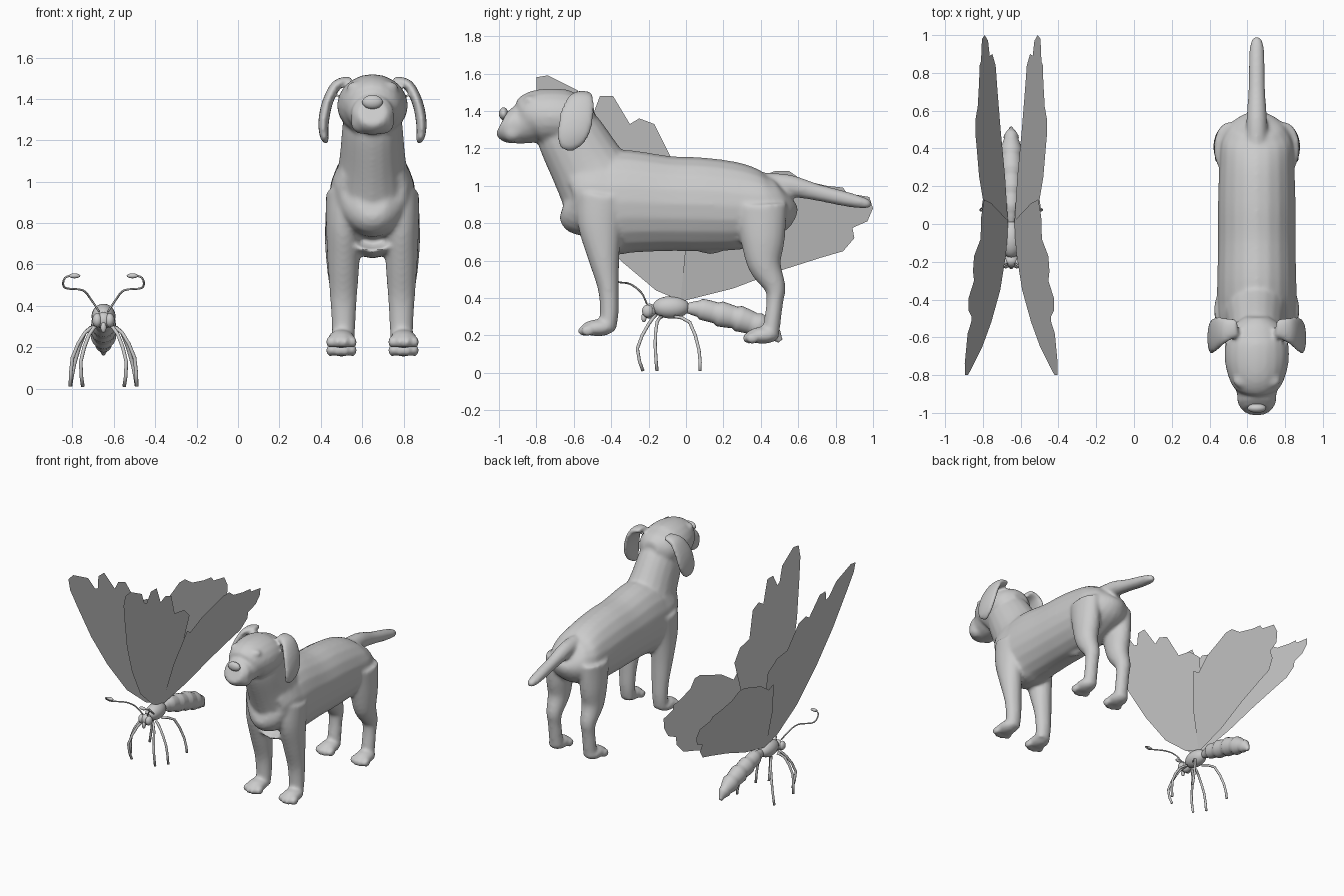
import bpy, bmesh, math
from mathutils import Vector, Matrix

if "Cube" in bpy.data.objects:
    bpy.data.objects.remove(bpy.data.objects["Cube"], do_unlink=True)

# One plain colour for everything
grey = bpy.data.materials.new("plain_grey")
grey.use_nodes = True
colour = (.6, .6, .6, 1)
grey.diffuse_color = colour
grey.node_tree.nodes["Principled BSDF"].inputs["Base Color"].default_value = colour

DOG_X = .65
INSECT_X = -.65
X_AXIS = Vector((1, 0, 0))
Y_AXIS = Vector((0, 1, 0))


def spline(points, steps):
    """Sample a smooth curve through points of any dimension."""
    pts = [Vector(p) for p in points]
    padded = [pts[0]] + pts + [pts[-1]]
    result = []
    for a, b, c, d in zip(padded, padded[1:], padded[2:], padded[3:]):
        for i in range(steps):
            t = i / steps
            result.append(b + (c - a) * t / 2
                          + (a - b * 2.5 + c * 2 - d / 2) * t ** 2
                          + (b * 1.5 - a / 2 - c * 1.5 + d / 2) * t ** 3)
    return result + [pts[-1]]


def loft(bm, sections, side=X_AXIS, steps=4, sides=20):
    """Skin oval rings; each section is x, y, z, radius along side, other radius."""
    samples = spline(sections, steps) if steps > 1 else sections
    centres = [Vector(s[:3]) for s in samples]
    rings = []
    for i, sample in enumerate(samples):
        tangent = centres[min(i + 1, len(centres) - 1)] - centres[max(i - 1, 0)]
        tangent.normalize()
        u = (side - tangent * side.dot(tangent)).normalized()
        v = tangent.cross(u)
        ring = []
        for k in range(sides):
            angle = math.tau * k / sides
            offset = u * math.cos(angle) * sample[3] + v * math.sin(angle) * sample[4]
            ring.append(bm.verts.new(centres[i] + offset))
        rings.append(ring)
    for low, high in zip(rings, rings[1:]):
        for k in range(sides):
            n = (k + 1) % sides
            bm.faces.new((low[k], low[n], high[n], high[k]))
    bm.faces.new(rings[0][::-1])
    bm.faces.new(rings[-1])


def flat_path(points, x=0):
    """Turn side-on y, z, width, depth sections into full sections at x."""
    return [(x, *p) for p in points]


def blob(bm, centre, radii):
    matrix = Matrix.Translation(centre) @ Matrix.Diagonal((*radii, 1))
    bmesh.ops.create_uvsphere(bm, u_segments=20, v_segments=12, radius=1, matrix=matrix)


def finish(bm, name, x, smooth=True):
    bmesh.ops.recalc_face_normals(bm, faces=bm.faces)
    mesh = bpy.data.meshes.new(name)
    bm.to_mesh(mesh)
    bm.free()
    mesh.materials.append(grey)
    for face in mesh.polygons:
        face.use_smooth = smooth
    obj = bpy.data.objects.new(name, mesh)
    obj.location.x = x
    bpy.context.collection.objects.link(obj)
    return obj


# Dog torso, neck, head and tail
bm = bmesh.new()
torso = [(.55, .95, .06, .07), (.52, .93, .14, .13), (.44, .9, .19, .18),
         (.3, .89, .2, .23), (.1, .9, .205, .25), (-.1, .905, .205, .255),
         (-.3, .915, .21, .275), (-.42, .91, .21, .28), (-.52, .93, .2, .25),
         (-.6, .9, .15, .17), (-.65, .91, .07, .08)]
neck = [(-.42, .9, .2, .22), (-.46, .99, .185, .22), (-.53, 1.11, .16, .2),
        (-.62, 1.27, .145, .18), (-.65, 1.33, .13, .16)]
head = [(-.49, 1.38, .06, .06), (-.54, 1.375, .13, .11), (-.62, 1.365, .165, .145),
        (-.72, 1.37, .17, .15), (-.81, 1.36, .15, .145), (-.86, 1.335, .12, .115),
        (-.9, 1.325, .105, .1), (-.95, 1.325, .1, .095), (-.985, 1.34, .07, .07)]
tail = [(.42, 1, .06, .07), (.55, 1, .055, .06), (.7, .965, .045, .045),
        (.85, .93, .042, .04), (.95, .908, .036, .03), (.99, .9, .018, .018)]
for part in (torso, neck, head, tail):
    loft(bm, flat_path(part))
blob(bm, (0, .13, .66), (.03, .07, .025))

# Dog legs, paws, ears and lips, the same on both sides
front_leg = [(-.45, .95, .085, .13), (-.46, .8, .085, .12), (-.44, .62, .078, .085),
             (-.415, .45, .066, .056), (-.41, .32, .058, .05), (-.42, .23, .055, .045)]
hind_leg = [(.4, .9, .08, .14), (.41, .72, .085, .12), (.42, .58, .075, .09),
            (.475, .46, .058, .058), (.475, .38, .05, .045), (.46, .26, .05, .045),
            (.455, .19, .05, .04)]
ear = [(.1, -.55, 1.49, .045, .02), (.17, -.56, 1.47, .07, .025),
       (.215, -.58, 1.39, .09, .026), (.235, -.6, 1.3, .09, .026),
       (.235, -.63, 1.23, .065, .022), (.225, -.65, 1.195, .03, .015)]
for sign in (-1, 1):
    loft(bm, flat_path(front_leg, sign * .14))
    loft(bm, flat_path(hind_leg, sign * .145))
    for paw_y, sole in ((-.47, .195), (.41, .155)):
        blob(bm, (sign * .15, paw_y, sole + .045), (.066, .09, .045))
        for toe in range(4):
            across = (toe - 1.5) * .036
            ahead = .082 - abs(toe - 1.5) * .018
            blob(bm, (sign * .15 + across, paw_y - ahead, sole + .03), (.022, .037, .03))
    loft(bm, [(sign * p[0], *p[1:]) for p in ear], side=Y_AXIS)
    blob(bm, (sign * .05, -.925, 1.285), (.055, .06, .055))
    blob(bm, (sign * .075, -.83, 1.455), (.05, .04, .03))
dog = finish(bm, "dog_body", DOG_X)
remesh = dog.modifiers.new("blend", 'REMESH')
remesh.mode = 'VOXEL'
remesh.voxel_size = .012
remesh.use_smooth_shade = True
soften = dog.modifiers.new("soften", 'SMOOTH')
soften.factor = .5
soften.iterations = 7

# Dog nose and eyes
bm = bmesh.new()
blob(bm, (0, -.975, 1.385), (.05, .025, .034))
finish(bm, "dog_nose", DOG_X)
bm = bmesh.new()
for sign in (-1, 1):
    blob(bm, (sign * .085, -.85, 1.425), (.025, .02, .018))
finish(bm, "dog_eyes", DOG_X)

# Butterfly head, thorax and proboscis
bm = bmesh.new()
blob(bm, (0, -.08, .35), (.058, .1, .06))
blob(bm, (0, -.195, .33), (.04, .035, .04))
for sign in (-1, 1):
    blob(bm, (sign * .03, -.205, .33), (.024, .03, .034))
blob(bm, (0, -.225, .295), (.014, .014, .025))
finish(bm, "butterfly_thorax", INSECT_X)

# Butterfly abdomen with stepped segments
bm = bmesh.new()
abdomen = [(.005, .345, .02, .025), (.08, .34, .045, .052), (.18, .315, .056, .064),
           (.28, .29, .06, .066), (.38, .255, .058, .064), (.46, .215, .038, .046),
           (.505, .17, .01, .014)]
stepped = []
for k, s in enumerate(spline(flat_path(abdomen), 5)):
    swell = 1.06 - .04 * (k % 5)
    stepped.append((*s[:3], s[3] * swell, s[4] * swell))
loft(bm, stepped, steps=1)
finish(bm, "butterfly_abdomen", INSECT_X)

# Butterfly legs and clubbed antennae
leg_paths = [[(.03, -.16, .31), (.07, -.2, .26), (.11, -.26, .13), (.1, -.23, .01)],
             [(.04, -.13, .3), (.09, -.155, .27), (.15, -.165, .15), (.16, -.155, .01)],
             [(.04, -.06, .3), (.09, .02, .27), (.14, .07, .12), (.16, .075, .01)]]
feeler = [(.02, -.21, .37), (.06, -.24, .43), (.1, -.3, .475), (.18, -.36, .485),
          (.195, -.4, .51), (.18, -.43, .54), (.13, -.44, .545)]
legs, feelers = bmesh.new(), bmesh.new()
for sign in (-1, 1):
    for path in leg_paths:
        sections = [(sign * x, y, z, .009, .009) for x, y, z in path]
        loft(legs, sections, side=Vector((1, .3, 0)), steps=2, sides=8)
    sections = [(sign * x, y, z, .005, .005) for x, y, z in feeler]
    loft(feelers, sections, side=Vector((0, .5, 1)), sides=8)
    blob(feelers, (sign * .14, -.44, .545), (.028, .012, .012))
finish(legs, "butterfly_legs", INSECT_X)
finish(feelers, "butterfly_antennae", INSECT_X)

# Thin ragged wings, outlined side-on and leaning outward
fore_wing = [(-.04, .39), (-.16, .44), (-.35, .6), (-.52, .85), (-.65, 1.1), (-.75, 1.36),
             (-.8, 1.5), (-.8, 1.58), (-.74, 1.59), (-.58, 1.51), (-.52, 1.41),
             (-.49, 1.4), (-.46, 1.48), (-.39, 1.48), (-.3, 1.33), (-.25, 1.36),
             (-.17, 1.33), (-.08, 1.15), (.04, 1.13), (.13, 1.05), (.11, .85), (.02, .4)]
hind_wing = [(-.03, .38), (0, .7), (.08, .95), (.13, .92), (.25, 1), (.4, 1.05), (.48, 1.08),
             (.55, 1.08), (.62, 1.03), (.75, 1), (.84, .99), (.86, .96), (.98, .94),
             (1, .88), (.97, .81), (.89, .775), (.9, .72), (.84, .65), (.72, .615),
             (.5, .545), (.25, .45)]
for name, outline, lean in (("fore_wing", fore_wing, .19), ("hind_wing", hind_wing, .25)):
    for label, sign in (("right", -1), ("left", 1)):
        bm = bmesh.new()
        bm.faces.new([bm.verts.new((sign * (.02 + lean * (z - .4)), y, z))
                      for y, z in outline])
        finish(bm, label + "_" + name, INSECT_X, smooth=False)
